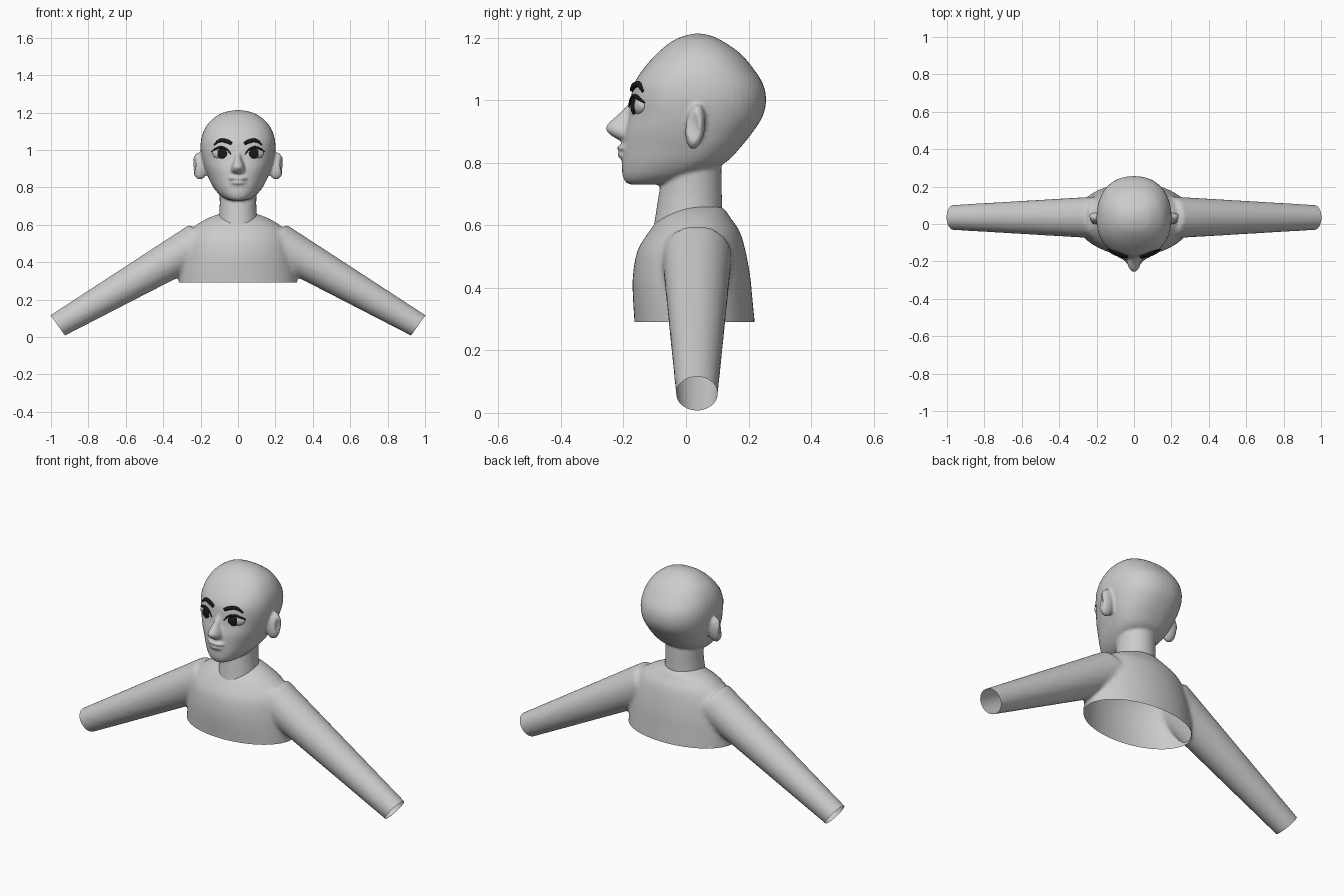
import bpy, bmesh, math
from mathutils import Vector, Matrix
from mathutils.bvhtree import BVHTree

if "Cube" in bpy.data.objects:
    bpy.data.objects.remove(bpy.data.objects["Cube"])

black = bpy.data.materials.new("black")
black.diffuse_color = (0.01, 0.01, 0.01, 1)
black.use_nodes = True
black.node_tree.nodes["Principled BSDF"].inputs["Base Color"].default_value = black.diffuse_color


def catmull(a, b, c, d, t):
    return [0.5 * (2*q + (r-p)*t + (2*p-5*q+4*r-s)*t*t + (3*q-p-3*r+s)*t**3)
            for p, q, r, s in zip(a, b, c, d)]


def loft(bm, keys, power=2.0, n=48, steps=4):
    """Skin horizontal rings given as (z, half width, front y, back y, widest y)."""
    k = [keys[0]] + keys + [keys[-1]]
    rows = [catmull(*k[i:i+4], j/steps) for i in range(len(keys)-1) for j in range(steps)]
    rows.append(keys[-1])
    rings = []
    for z, w, yf, yb, cy in rows:
        ring = []
        for i in range(n):
            a = 2*math.pi*i/n
            c, s = math.cos(a), math.sin(a)
            x = math.copysign(abs(c)**(2/power), c)*w
            y = cy + abs(s)**(2/power)*((yb-cy) if s > 0 else (yf-cy))
            ring.append(bm.verts.new((x, y, z)))
        rings.append(ring)
    for p, q in zip(rings, rings[1:]):
        for i in range(n):
            bm.faces.new((p[i], p[(i+1) % n], q[(i+1) % n], q[i]))
    bm.faces.new(rings[0][::-1])
    bm.faces.new(rings[-1])


def ball(bm, loc, size, rot=None):
    m = Matrix.Translation(loc) @ (rot or Matrix()) @ Matrix.Diagonal((*size, 1))
    return bmesh.ops.create_uvsphere(bm, u_segments=32, v_segments=16, radius=1, matrix=m)["verts"]


def add(bm, name, mat=None):
    me = bpy.data.meshes.new(name)
    bm.to_mesh(me)
    bm.free()
    for p in me.polygons:
        p.use_smooth = True
    ob = bpy.data.objects.new(name, me)
    bpy.context.collection.objects.link(ob)
    if mat:
        me.materials.append(mat)
    return ob


def baked(ob):
    """Replace an object by a bmesh of its evaluated surface."""
    dg = bpy.context.evaluated_depsgraph_get()
    me = bpy.data.meshes.new_from_object(ob.evaluated_get(dg))
    out = bmesh.new()
    out.from_mesh(me)
    out.normal_update()
    bpy.data.objects.remove(ob)
    bpy.data.meshes.remove(me)
    return out


def fuse(bm, name, voxel, smooth):
    """Merge overlapping solids into one soft skin, returned as a bmesh."""
    ob = add(bm, name)
    r = ob.modifiers.new("fuse", 'REMESH')
    r.mode, r.voxel_size = 'VOXEL', voxel
    s = ob.modifiers.new("soften", 'SMOOTH')
    s.factor, s.iterations = 0.5, smooth
    return baked(ob)


def cut(bm, co, no):
    bmesh.ops.bisect_plane(bm, geom=bm.verts[:] + bm.edges[:] + bm.faces[:],
                           plane_co=co, plane_no=no, clear_outer=True)


# Shirt: torso and sleeves fused, then opened at hem, cuffs and neck
bm = bmesh.new()
loft(bm, [(0.24, .315, -.165, .225, .03), (0.29, .315, -.165, .22, .03),
          (0.37, .308, -.17, .212, .03), (0.44, .298, -.17, .205, .03),
          (0.52, .28, -.155, .19, .03), (0.58, .245, -.118, .172, .035),
          (0.62, .19, -.085, .145, .035), (0.65, .125, -.04, .125, .035),
          (0.665, .07, 0, .1, .035)])
for s in (-1, 1):
    a, b = Vector((s*.2, .035, .506)), Vector((s*1.05, .035, .012))
    d = b - a
    m = Matrix.Translation((a+b)/2) @ d.to_track_quat('Z', 'Y').to_matrix().to_4x4()
    bmesh.ops.create_cone(bm, cap_ends=True, segments=40, radius1=.112, radius2=.062,
                          depth=d.length, matrix=m)
bm = fuse(bm, "shirt", 0.012, 5)
# The hem cut only touches the torso; the sleeves hang lower
hem = [f for f in bm.faces if max(abs(v.co.x) for v in f.verts) < .33
       and f.calc_center_median().z < .29]
bmesh.ops.delete(bm, geom=hem, context='FACES')
for v in bm.verts:
    if v.is_boundary and abs(v.co.x) < .34:
        v.co.z = .29
for s in (-1, 1):
    cut(bm, (s*.963, 0, .061), (s*.814, 0, -.58))
bm.normal_update()
hole = [f for f in bm.faces if f.normal.z > .2 and f.calc_center_median().z > .5
        and (f.calc_center_median().x/.093)**2 + ((f.calc_center_median().y-.008)/.093)**2 < 1]
bmesh.ops.delete(bm, geom=hole, context='FACES')
add(bm, "shirt")

# Head: skull, neck, nose, lips and ears fused
bm = bmesh.new()
loft(bm, [(.730, .03, -.175, -.08, -.13), (.737, .062, -.192, -.03, -.1),
          (.76, .098, -.203, .03, -.05), (.80, .132, -.205, .125, 0),
          (.85, .158, -.202, .175, .03), (.90, .178, -.196, .215, .03),
          (.95, .192, -.183, .246, .03), (1.0, .2, -.177, .256, .03),
          (1.05, .198, -.167, .247, .03), (1.10, .184, -.136, .216, .03),
          (1.15, .152, -.092, .173, .035), (1.19, .1, -.042, .115, .037),
          (1.207, .05, 0, .077, .038), (1.213, .006, .03, .045, .038)], power=2.25)
loft(bm, [(.52, .125, -.12, .118, .01), (.60, .108, -.103, .117, .01),
          (.68, .099, -.09, .115, .01), (.74, .098, -.08, .114, .01),
          (.82, .1, -.06, .112, .01)])
loft(bm, [(.868, .012, -.205, -.15, -.18), (.882, .034, -.232, -.15, -.19),
          (.905, .037, -.257, -.15, -.19), (.928, .029, -.247, -.15, -.19),
          (.955, .02, -.217, -.14, -.17), (.985, .016, -.188, -.13, -.16),
          (1.01, .012, -.17, -.13, -.15)], n=24)
ball(bm, (0, -.198, .847), (.05, .023, .011))
ball(bm, (0, -.196, .824), (.042, .023, .012))
for s in (-1, 1):
    c = Vector((s*.203, .03, .915))
    for v in ball(bm, c, (.045, .031, .073), Matrix.Rotation(-.12, 4, 'X')):
        q = v.co - c
        r = math.hypot((q.y+.006)/.026, q.z/.06)
        if q.x*s > 0 and r < .8:        # hollow of the ear
            v.co.x -= s*.022*(1-(r/.8)**2)
bm = fuse(bm, "head", 0.007, 3)
cut(bm, (0, 0, .60), (0, .25, -1))
tree = BVHTree.FromBMesh(bm)
add(bm, "head")


def face_point(x, z, out=0.0):
    p = tree.ray_cast(Vector((x, -1, z)), Vector((0, 1, 0)))[0]
    return Vector((x, p.y - out, z))


def stroke(name, pts, width, out):
    """Tapered black tube (x, z, relative width) lying on the face."""
    cu = bpy.data.curves.new(name, 'CURVE')
    cu.dimensions, cu.bevel_depth, cu.use_fill_caps = '3D', width, True
    cu.bevel_resolution = 2
    sp = cu.splines.new('BEZIER')
    sp.bezier_points.add(len(pts)-1)
    for b, (x, z, r) in zip(sp.bezier_points, pts):
        b.co, b.radius = face_point(x, z, out), r
        b.handle_left_type = b.handle_right_type = 'AUTO'
    ob = bpy.data.objects.new(name, cu)
    bpy.context.collection.objects.link(ob)
    add(baked(ob), name, black)


# Eyes, lashes and brows on both sides
for s, side in ((-1, "right"), (1, "left")):
    p = face_point(s*.088, .982)
    rot = Matrix.Rotation(s*.3, 4, 'Z')
    bm = bmesh.new()
    ball(bm, p + Vector((0, .012, 0)), (.052, .02, .031), rot)
    add(bm, "eyeball_" + side)
    bm = bmesh.new()
    ball(bm, p + Vector((-s*.002, -.004, 0)), (.028, .007, .028), rot)
    add(bm, "iris_" + side, black)
    stroke("lash_" + side, [(s*.038, .978, .4), (s*.06, 1.003, .8), (s*.09, 1.014, 1),
                            (s*.12, 1.004, 1), (s*.142, .992, .4)], .006, .006)
    stroke("brow_" + side, [(s*.034, 1.034, .8), (s*.06, 1.046, 1), (s*.095, 1.05, .9),
                            (s*.128, 1.028, .4)], .011, .002)
